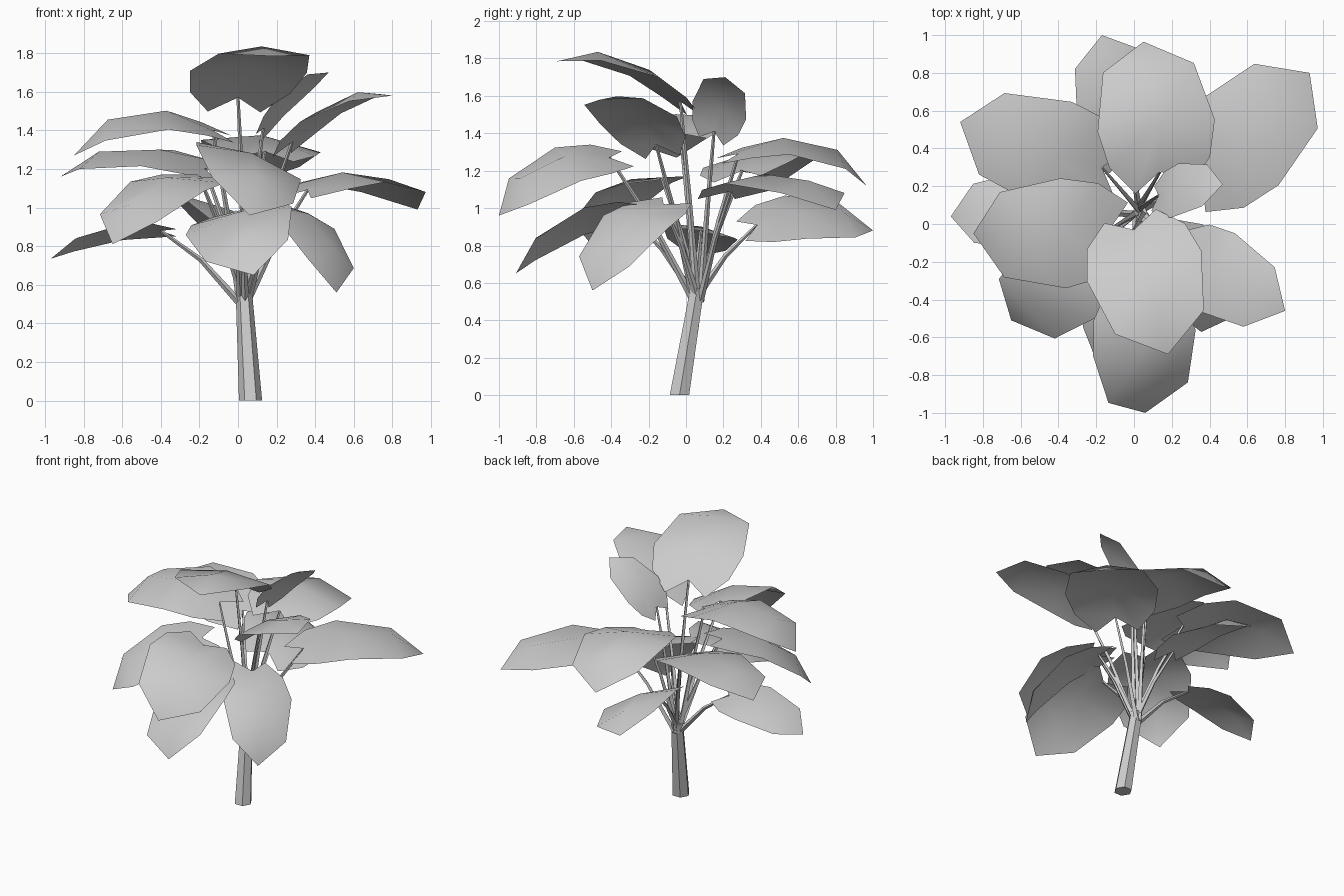
import bpy, bmesh, math
from mathutils import Vector, Matrix

if "Cube" in bpy.data.objects:
    bpy.data.objects.remove(bpy.data.objects["Cube"])

grey = bpy.data.materials.new("plain_grey")
grey.use_nodes = True
grey.diffuse_color = (0.6, 0.6, 0.6, 1)
grey.node_tree.nodes["Principled BSDF"].inputs["Base Color"].default_value = (0.6, 0.6, 0.6, 1)


def finish(bm, name, angle):
    mesh = bpy.data.meshes.new(name)
    bm.to_mesh(mesh)
    bm.free()
    mesh.materials.append(grey)
    obj = bpy.data.objects.new(name, mesh)
    bpy.context.collection.objects.link(obj)
    bpy.ops.object.select_all(action="DESELECT")
    obj.select_set(True)
    bpy.context.view_layer.objects.active = obj
    bpy.ops.object.shade_smooth_by_angle(angle=math.radians(angle))


def tube(name, path, radii, sides, angle, level_foot=False):
    """Tapered tube through the path points, capped at both ends."""
    bm = bmesh.new()
    path = [Vector(p) for p in path]
    rings = []
    for i, (p, r) in enumerate(zip(path, radii)):
        ahead = path[min(i + 1, len(path) - 1)] - path[max(i - 1, 0)]
        if level_foot and i == 0:
            ahead = Vector((0, 0, 1))
        turn = Vector((0, 0, 1)).rotation_difference(ahead)
        rings.append([bm.verts.new(p + turn @ Vector((r * math.cos(a), r * math.sin(a), 0)))
                      for a in (math.tau * k / sides for k in range(sides))])
    for low, high in zip(rings, rings[1:]):
        for k in range(sides):
            j = (k + 1) % sides
            bm.faces.new((low[k], low[j], high[j], high[k]))
    bm.faces.new(rings[0][::-1])
    bm.faces.new(rings[-1])
    finish(bm, name, angle)


# Leaf pattern: across, along, height, as fractions of the leaf size
RIB = [(0, 0, 0), (0, .3, .18), (0, .72, .19), (0, 1, 0)]
EDGE = [(.22, -.13, -.08), (.42, .06, .02), (.49, .32, .11), (.38, .77, .1)]


def leaf(name, base, tip, width, roll, arch):
    length = (tip - base).length
    along = (tip - base).normalized()
    side = Vector((0, 0, 1)).cross(along).normalized()
    side.rotate(Matrix.Rotation(math.radians(roll), 3, along))
    up = along.cross(side)
    bm = bmesh.new()

    def put(u, v, h):
        return bm.verts.new(base + side * u * width + along * v * length + up * h * arch * length)

    rib = [put(*p) for p in RIB]
    for s in (1, -1):
        e = [put(s * u, v, h) for u, v, h in EDGE]
        for f in ((rib[0], rib[1], e[1], e[0]), (rib[1], e[2], e[1]),
                  (rib[1], rib[2], e[3], e[2]), (rib[2], rib[3], e[3])):
            bm.faces.new(f if s < 0 else f[::-1])
    bm.normal_update()
    if sum(f.normal.dot(up) for f in bm.faces) < 0:
        bmesh.ops.reverse_faces(bm, faces=bm.faces)
    finish(bm, name, 38)


# Leaning six-sided trunk
tube("trunk", [(.065, -.035, 0), (.03, .06, .57)], [.06, .042], 6, 20, level_foot=True)

# Leaves: name, base, tip, width, roll, arch
LEAVES = [
    ("top_front", (0, -.03, 1.57), (.18, -.69, 1.785), .64, -1, .85),
    ("back_upper", (.14, .28, 1.29), (.05, .965, 1.12), .64, 6, 1.1),
    ("back_lower", (-.02, .38, .91), (-.17, 1, .88), .58, 24, .8),
    ("left_back", (.36, .24, 1.09), (.93, .8, .99), .63, 0, .85),
    ("right_upper", (-.13, -.03, 1.4), (-.85, -.05, 1.27), .6, -8, 1.1),
    ("right_back", (-.17, .3, 1.2), (-.92, .54, 1.16), .6, -8, .8),
    ("top_small", (.13, .15, 1.41), (.47, .21, 1.7), .31, -25, .6),
    ("left_front_upper", (.28, -.16, 1.34), (.8, -.46, 1.58), .47, 6, .75),
    ("left_front_lower", (.2, -.12, 1.02), (.51, -.5, .56), .48, -12, 1.0),
    ("front_lower", (-.01, -.32, .98), (.08, -.91, .65), .58, 17, .9),
    ("front_upper", (.01, -.41, 1.27), (.06, -1, .96), .6, -20, 1.05),
    ("right_front", (-.2, -.13, 1.16), (-.65, -.51, .81), .57, -6, .95),
    ("right_lower", (-.4, .08, .88), (-.97, .04, .735), .42, 12, .65),
]
for i, (name, base, tip, width, roll, arch) in enumerate(LEAVES):
    end = Vector(base)
    leaf(name + "_leaf", end, Vector(tip), width, roll, arch)
    # Stem curving from the trunk crown to the leaf base
    a = 2.4 * i
    root = Vector((.03 + .018 * math.cos(a), .06 + .018 * math.sin(a), .5))
    mid = root.lerp(end, .5) + Vector((0, 0, .04))
    tube(name + "_stem", [root, mid, end], [.02, .013, .008], 4, 30)
